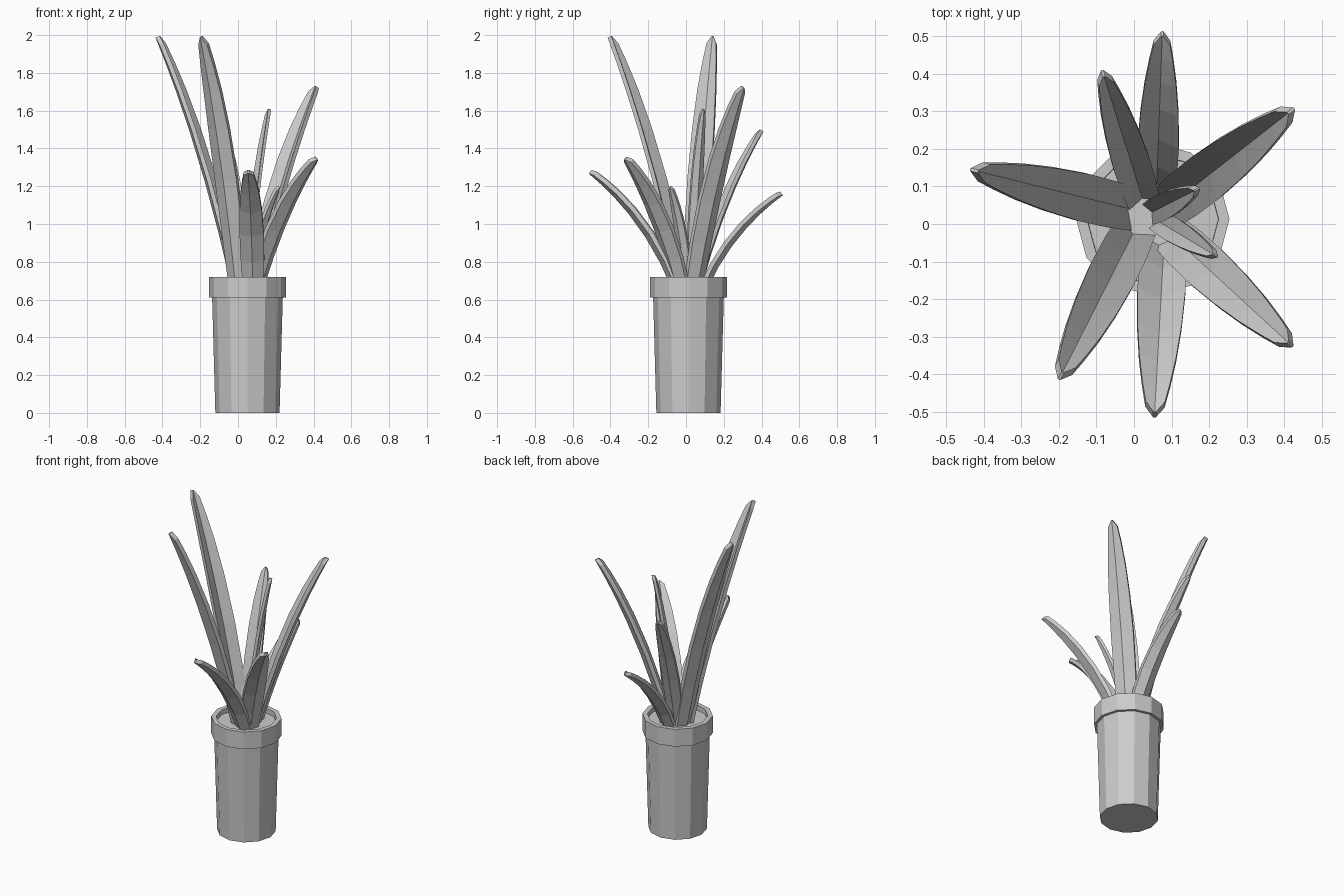
import bpy, bmesh, math
from mathutils import Vector

if "Cube" in bpy.data.objects:
    bpy.data.objects.remove(bpy.data.objects["Cube"])

CX, CY, SIDES = 0.05, 0.013, 12


def make_object(name, bm):
    bmesh.ops.recalc_face_normals(bm, faces=bm.faces)
    me = bpy.data.meshes.new(name)
    bm.to_mesh(me)
    bm.free()
    ob = bpy.data.objects.new(name, me)
    bpy.context.collection.objects.link(ob)
    return ob


def skin(bm, rings):
    """Bridge closed rings of equal length and cap both ends."""
    loops = [[bm.verts.new(p) for p in r] for r in rings]
    n = len(loops[0])
    for a, b in zip(loops, loops[1:]):
        for i in range(n):
            j = (i + 1) % n
            bm.faces.new((a[i], a[j], b[j], b[i]))
    bm.faces.new(loops[0][::-1])
    bm.faces.new(loops[-1])


def lathe(name, profile):
    bm = bmesh.new()
    skin(bm, [[(CX + r * math.cos(i * math.tau / SIDES),
                CY + r * math.sin(i * math.tau / SIDES), z)
               for i in range(SIDES)] for r, z in profile])
    return make_object(name, bm)


# Tapered pot with a thicker rim, hollow down to the soil
lathe("pot", [(0.17, 0), (0.187, 0.61), (0.204, 0.61), (0.204, 0.72),
              (0.175, 0.72), (0.173, 0.66)])
lathe("soil", [(0.172, 0.655), (0.174, 0.69)])

# Blade width along its length: (position, half-width factor)
TAPER = [(0, 0.85), (0.2, 0.97), (0.4, 1.0), (0.6, 0.92),
         (0.76, 0.77), (0.88, 0.58), (0.965, 0.4), (1, 0.06)]


def leaf(name, base, tip, half_width, bow):
    """Trough-shaped blade bent outward along a quadratic curve."""
    p0, p2 = Vector((*base, 0.66)), Vector(tip)
    d = p2 - p0
    p1 = p0 + Vector((d.x * (0.5 - bow), d.y * (0.5 - bow), d.z * (0.5 + bow * 0.7)))
    side = Vector((-d.y, d.x, 0)).normalized()
    k = half_width / 0.064
    rings = []
    for t, f in TAPER:
        p = p0 * (1 - t) ** 2 + p1 * 2 * t * (1 - t) + p2 * t * t
        tan = ((p1 - p0) * (1 - t) + (p2 - p1) * t).normalized()
        up = tan.cross(side)
        if up.z < 0:
            up = -up
        w, h, th = half_width * f, 0.028 * f * k, 0.024 * k ** 0.5
        rings.append([p + side * w + up * h, p, p - side * w + up * h,
                      p - side * w + up * (h - th), p - up * th,
                      p + side * w + up * (h - th)])
    bm = bmesh.new()
    skin(bm, rings)
    make_object(name, bm)


# Leaves: base xy, tip xyz, half width, bow
LEAVES = [
    ((-0.01, 0.04), (-0.415, 0.14, 1.995), 0.064, 0.09),
    ((0.00, -0.02), (-0.19, -0.395, 1.995), 0.064, 0.09),
    ((0.09, 0.045), (0.41, 0.295, 1.73), 0.066, 0.10),
    ((0.10, -0.03), (0.41, -0.315, 1.355), 0.062, 0.13),
    ((0.08, -0.05), (0.055, -0.5, 1.285), 0.064, 0.16),
    ((0.06, 0.09), (0.075, 0.5, 1.17), 0.055, 0.16),
    ((0.025, 0.06), (-0.08, 0.393, 1.5), 0.050, 0.11),
    ((0.045, 0.03), (0.16, 0.088, 1.61), 0.035, 0.10),
    ((0.06, 0.01), (0.21, -0.08, 1.2), 0.033, 0.12),
]
for i, args in enumerate(LEAVES):
    leaf(f"leaf_{i + 1}", *args)
